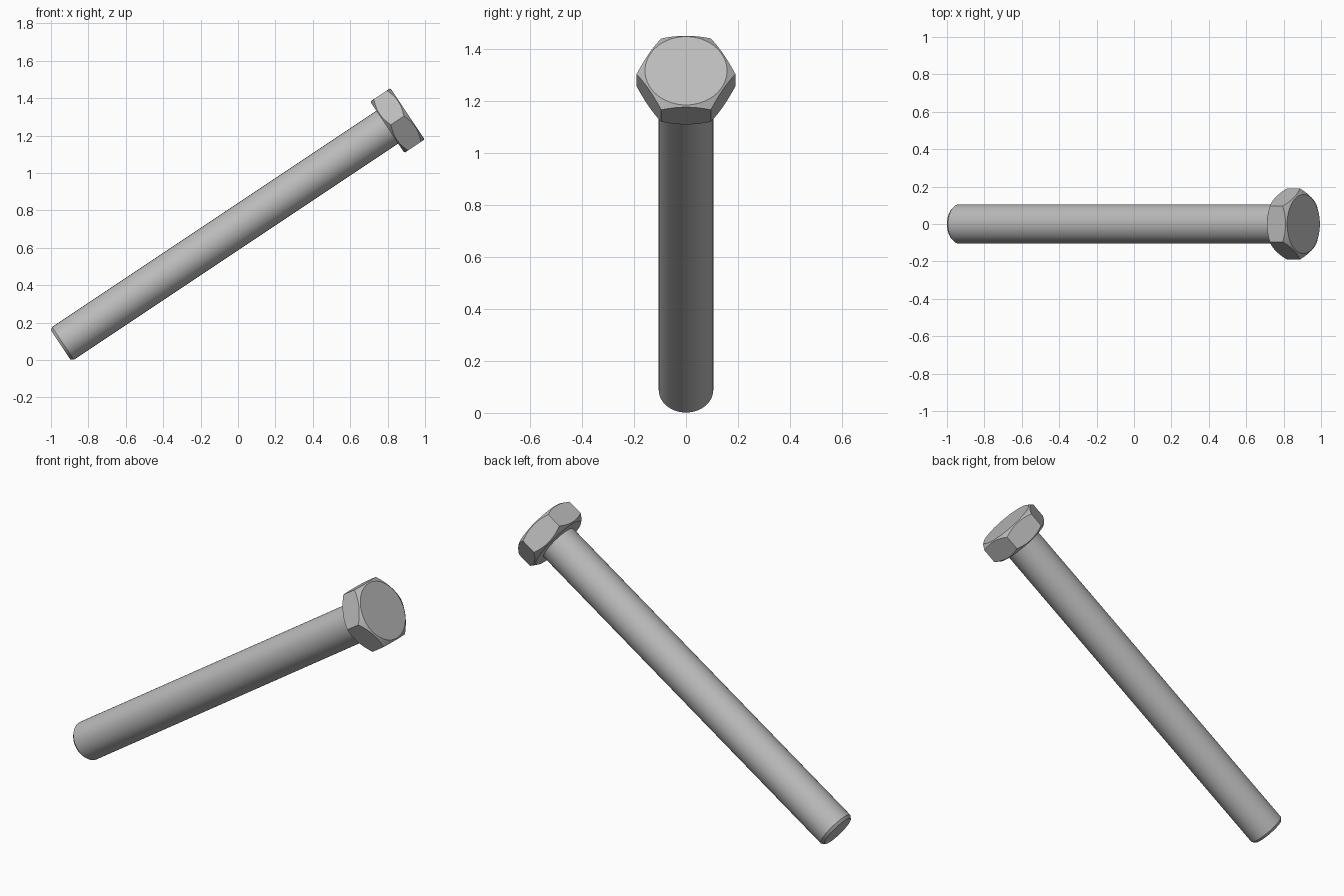
import bpy, bmesh, math
from mathutils import Matrix, Vector

cube = bpy.data.objects.get("Cube")
if cube:
    bpy.data.objects.remove(cube)

SEG = 72
TILT = math.atan2(3, 2)                      # axis leans from +z towards +x
PLACE = Matrix.Translation((-0.331, 0, 0.492)) @ Matrix.Rotation(TILT, 4, "Y")

steel = bpy.data.materials.new("grey steel")
steel.use_nodes = True
steel.diffuse_color = (0.5, 0.5, 0.5, 1)
steel.node_tree.nodes["Principled BSDF"].inputs["Base Color"].default_value = (0.5, 0.5, 0.5, 1)


def loft(name, rings):
    """Skin a stack of rings; each ring maps an angle to (radius, height)."""
    bm = bmesh.new()
    angles = [2 * math.pi * i / SEG for i in range(SEG)]
    loops = []
    for ring in rings:
        loop = []
        for a in angles:
            r, z = ring(a)
            loop.append(bm.verts.new(PLACE @ Vector((r * math.cos(a), r * math.sin(a), z))))
        loops.append(loop)
    for low, high in zip(loops, loops[1:]):
        for i in range(SEG):
            j = (i + 1) % SEG
            bm.faces.new((low[i], low[j], high[j], high[i]))
    bm.faces.new(loops[0][::-1])
    bm.faces.new(loops[-1])
    mesh = bpy.data.meshes.new(name)
    bm.to_mesh(mesh)
    bm.free()
    mesh.materials.append(steel)
    obj = bpy.data.objects.new(name, mesh)
    bpy.context.collection.objects.link(obj)
    bpy.ops.object.select_all(action="DESELECT")
    obj.select_set(True)
    bpy.context.view_layer.objects.active = obj
    bpy.ops.object.shade_smooth_by_angle(angle=math.radians(25))


# Round shank with a small chamfer at the tip
BASE, TOP = 1.357, 1.487
loft("shank", [lambda a, r=r, z=z: (r, z)
               for r, z in ((0.093, -0.742), (0.105, -0.727), (0.105, BASE + 0.01))])

# Hexagonal head, its corners turned off by a cone on both ends
APOTHEM, DISC, SLOPE = 0.165, 0.158, 0.72


def hex_radius(a):
    sector = math.pi / 3
    return APOTHEM / math.cos((a + sector / 2) % sector - sector / 2)


def head_edge(end, sign):
    return lambda a: (hex_radius(a), end - sign * SLOPE * (hex_radius(a) - DISC))


loft("hex_head", [lambda a: (DISC, BASE), head_edge(BASE, -1),
                  head_edge(TOP, 1), lambda a: (DISC, TOP)])
